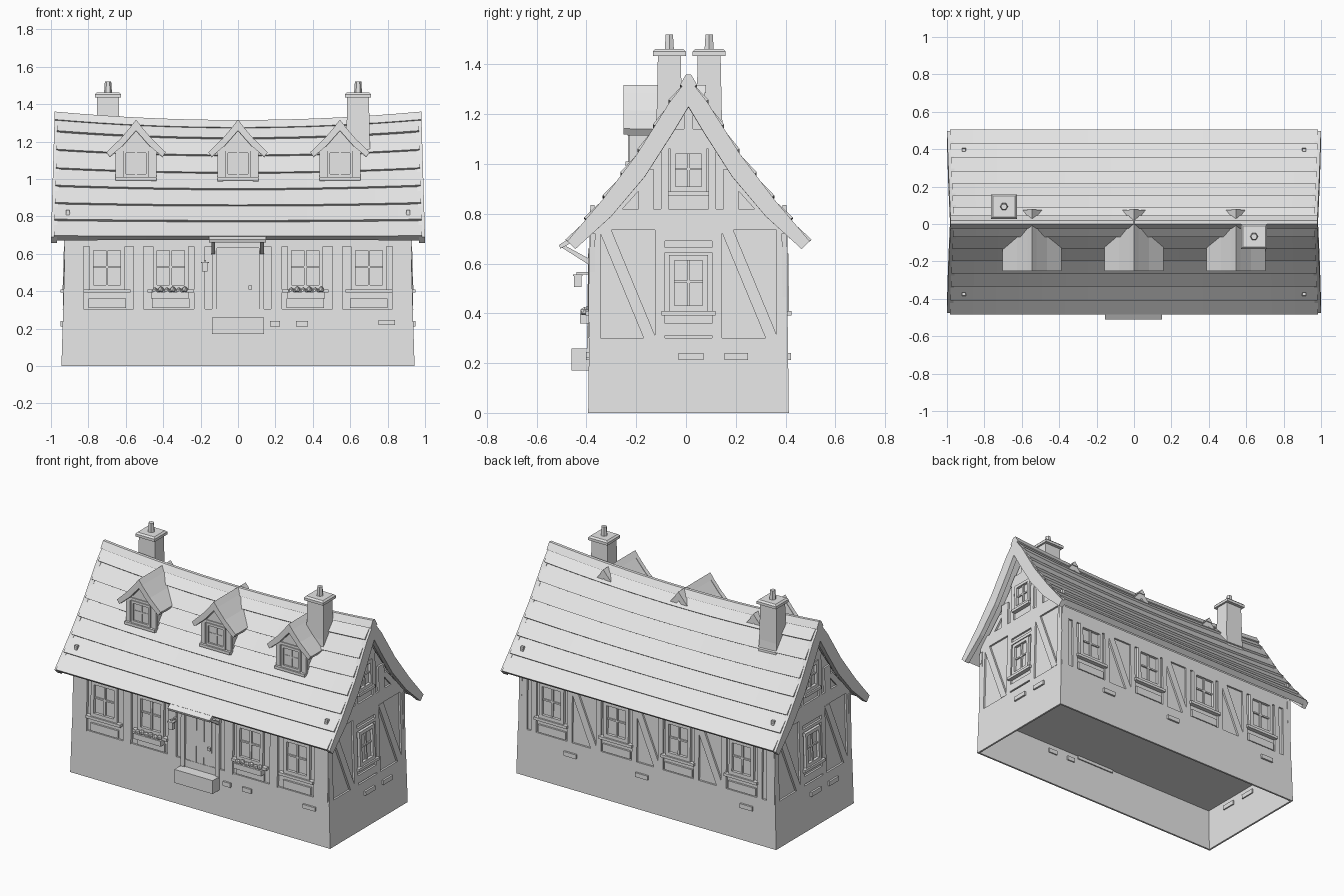
import bpy, bmesh, math
from mathutils import Vector

cube = bpy.data.objects.get("Cube")
if cube:
    bpy.data.objects.remove(cube)

grey = bpy.data.materials.new("plain_grey")
grey.use_nodes = True
grey.diffuse_color = (0.8, 0.8, 0.8, 1)
grey.node_tree.nodes["Principled BSDF"].inputs["Base Color"].default_value = (0.8, 0.8, 0.8, 1)

CY = 0.01  # depth position of the ridge


def loft(name, *solids):
    """Each solid is a list of rings; rings are bridged and the ends capped."""
    bm = bmesh.new()
    for rings in solids:
        vs = [[bm.verts.new(p) for p in r] for r in rings]
        n = len(vs[0])
        for a, b in zip(vs, vs[1:]):
            for i in range(n):
                j = (i + 1) % n
                bm.faces.new((a[i], a[j], b[j], b[i]))
        bm.faces.new(vs[0])
        bm.faces.new(vs[-1])
    bmesh.ops.recalc_face_normals(bm, faces=bm.faces)
    me = bpy.data.meshes.new(name)
    bm.to_mesh(me)
    bm.free()
    me.materials.append(grey)
    ob = bpy.data.objects.new(name, me)
    bpy.context.collection.objects.link(ob)
    return ob


# Wall planes: u runs along the wall, d points outward; the walls lean in
def half_x(z): return 0.944 - 0.03 * z
def half_y(z): return 0.403 - 0.012 * z
def front(u, z, d): return (u, CY - half_y(z) - d, z)
def back(u, z, d): return (u, CY + half_y(z) + d, z)
def right(u, z, d): return (half_x(z) + d, u, z)
def left(u, z, d): return (-half_x(z) - d, 2 * CY - u, z)


def plate(wall, pts, d0, d1):
    return [[wall(u, z, d) for u, z in pts] for d in (d0, d1)]


def rect(wall, u0, u1, z0, z1, d1=0.0, d0=-0.02):
    return plate(wall, [(u0, z0), (u1, z0), (u1, z1), (u0, z1)], d0, d1)


def beam(wall, a, b, w, d1=0.0):
    """Leaning beam of horizontal width w."""
    return plate(wall, [(a[0] - w, a[1]), (a[0] + w, a[1]),
                        (b[0] + w, b[1]), (b[0] - w, b[1])], -0.02, d1)


def box(x0, x1, y0, y1, z0, z1):
    return [[(x0, y0, z), (x1, y0, z), (x1, y1, z), (x0, y1, z)] for z in (z0, z1)]


def window(name, wall, c, w, z0, z1, t=0.022, sill=0.03):
    """Frame, cross bars and sill around a recessed pane."""
    m = (z0 + z1) / 2
    loft(name,
         rect(wall, c - w, c - w + t, z0, z1, 0.006), rect(wall, c + w - t, c + w, z0, z1, 0.006),
         rect(wall, c - w + t, c + w - t, z0, z0 + t, 0.006),
         rect(wall, c - w + t, c + w - t, z1 - t, z1, 0.006),
         rect(wall, c - 0.006, c + 0.006, z0 + t, z1 - t, -0.002),
         rect(wall, c - w + t, c + w - t, m, m + 0.01, -0.003),
         rect(wall, c - w - sill, c + w + sill, z0 - 0.018, z0, 0.016))


# Plinth: open shell below the walls
shell = []
for wall, half, c in ((front, half_x, 0), (back, half_x, 0), (right, half_y, CY), (left, half_y, CY)):
    shell.append(plate(wall, [(c - half(0), 0), (c + half(0), 0),
                              (c + half(0.29), 0.29), (c - half(0.29), 0.29)], -0.012, 0))
loft("plinth", *shell)

# Wall infill body with gables
outline = [(-1, 0.27), (-1, 0.72), (0, 1.27), (1, 0.72), (1, 0.27)]
loft("wall_body", [[(s * (half_x(z) - 0.012), CY + k * (half_y(z) - 0.012), z)
                    for k, z in outline] for s in (-1, 1)])

# Plinth stones
stones = [rect(front, a, b, 0.212, 0.24, 0.012) for a, b in ((0.17, 0.225), (0.31, 0.375))]
stones.append(rect(front, 0.75, 0.84, 0.22, 0.245, 0.012))
stones += [rect(back, c - 0.045, c + 0.045, 0.212, 0.24, 0.012) for c in (0.55, 0.03, -0.73)]
for wall in (right, left):
    stones += [rect(wall, a, b, 0.212, 0.24, 0.012) for a, b in ((-0.03, 0.07), (0.155, 0.25))]
loft("plinth_stones", *stones)

# Front timber, windows and panels
timber = [rect(front, -0.93, 0.93, 0.64, 0.72), rect(front, -0.93, 0.93, 0.27, 0.305)]
for s in (-1, 1):
    for c, w in ((0.9, 0.027), (0.855, 0.03), (0.532, 0.028), (0.206, 0.03)):
        timber.append(rect(front, s * c - w, s * c + w, 0.3, 0.66, 0.004))
    for c in (0.7, 0.36):
        timber.append(rect(front, s * c - 0.1, s * c + 0.1, 0.31, 0.36))
        window("front_window", front, s * c, 0.095, 0.41, 0.64)
loft("front_timber", *timber)

# Back timber with leaning braces
timber = [rect(back, -0.93, 0.93, 0.64, 0.72), rect(back, -0.93, 0.93, 0.27, 0.305)]
timber += [rect(back, s * 0.9 - 0.03, s * 0.9 + 0.03, 0.3, 0.66) for s in (-1, 1)]
for c in (0.69, 0.22, -0.23, -0.69):
    window("back_window", back, c, 0.09, 0.41, 0.64)
    timber.append(rect(back, c - 0.1, c + 0.1, 0.31, 0.36))
    timber += [rect(back, c + k - 0.018, c + k + 0.018, 0.3, 0.66) for k in (-0.13, 0.13)]
for c in (0.455, -0.005, -0.46):
    timber.append(beam(back, (c - 0.075, 0.3), (c + 0.075, 0.65), 0.025))
loft("back_timber", *timber)

# Gable timber and windows
for wall in (right, left):
    t = [rect(wall, -0.385, 0.405, 0.735, 0.82), rect(wall, -0.385, 0.405, 0.27, 0.3),
         rect(wall, -0.085, 0.105, 0.31, 0.36), rect(wall, -0.085, 0.105, 0.645, 0.665),
         rect(wall, -0.085, 0.105, 0.69, 0.735), rect(wall, -0.08, 0.1, 1.06, 1.08),
         rect(wall, -0.17, 0.19, 1.08, 1.13)]
    t[-1] = plate(wall, [(-0.11, 1.08), (0.13, 1.08), (0.09, 1.14), (-0.07, 1.14)], -0.02, 0)
    t.append(rect(wall, -0.008, 0.028, 1.14, 1.24))
    for u in (-0.365, 0.385):
        t.append(rect(wall, u - 0.022, u + 0.022, 0.29, 0.74))
    for u in (-0.105, 0.125):
        t.append(rect(wall, u - 0.02, u + 0.02, 0.29, 0.74))
    for s in (-1, 1):
        t.append(rect(wall, CY + s * 0.17 - 0.03, CY + s * 0.17 + 0.03, 0.82, 0.98))
        t.append(rect(wall, CY + s * 0.095 - 0.015, CY + s * 0.095 + 0.015, 0.82, 1.08))
        t.append(beam(wall, (CY + s * 0.29, 0.82), (CY + s * 0.2, 0.92), 0.025))
    for c in (-0.235, 0.255):
        t.append(beam(wall, (c + 0.09, 0.3), (c - 0.09, 0.735), 0.025, 0.002))
    loft("gable_timber", *t)
    window("gable_window", wall, CY, 0.078, 0.41, 0.635)
    window("gable_upper_window", wall, CY, 0.072, 0.89, 1.06, 0.02, 0.01)

# Door, step, eave canopy, lantern and flower boxes
loft("door", rect(front, -0.115, 0.115, 0.25, 0.64, -0.006),
     *[rect(front, k * 0.055 - 0.022, k * 0.055 + 0.022, 0.26, 0.63, -0.002) for k in (-1, 0, 1)],
     rect(front, 0.055, 0.075, 0.41, 0.43, 0.012))
loft("door_frame", rect(front, -0.14, -0.112, 0.25, 0.66, 0.008),
     rect(front, 0.112, 0.14, 0.25, 0.66, 0.008), rect(front, -0.14, 0.14, 0.63, 0.66, 0.008))
loft("door_step", box(-0.14, 0.138, -0.46, -0.38, 0.17, 0.258))
slab = [(-0.51, 0.675), (-0.505, 0.66), (-0.39, 0.72), (-0.39, 0.75)]
loft("door_canopy", [[(x, y, z) for y, z in slab] for x in (-0.155, 0.15)])
brace = [(-0.5, 0.68), (-0.5, 0.665), (-0.39, 0.595), (-0.39, 0.62)]
loft("canopy_brackets", *[[[(x + k, y, z) for y, z in brace] for k in (-0.01, 0.01)]
                          for x in (-0.132, 0.128)])
loft("lantern", box(-0.192, -0.162, -0.45, -0.42, 0.505, 0.55),
     box(-0.198, -0.156, -0.455, -0.415, 0.55, 0.557), box(-0.182, -0.172, -0.44, -0.385, 0.557, 0.567))
for s in (-1, 1):
    loft("flower_box", box(s * 0.365 - 0.1, s * 0.365 + 0.1, -0.425, -0.385, 0.36, 0.395))
    for i in range(6):
        bpy.ops.mesh.primitive_ico_sphere_add(subdivisions=1, radius=0.018, location=(
            s * 0.365 - 0.08 + i * 0.032, -0.408, 0.402 + 0.006 * (i % 2)))
        bpy.context.object.name = "flower"
        bpy.context.object.data.materials.append(grey)

# Roof profile: distance from the ridge, height
outer = [Vector(p) for p in ((0, 1.345), (0.075, 1.25), (0.207, 1.04), (0.347, 0.855), (0.487, 0.69))]
inner = [Vector(p) for p in ((0, 1.23), (0.06, 1.13), (0.175, 0.95), (0.31, 0.79), (0.455, 0.658))]
lengths = [(b - a).length for a, b in zip(outer, outer[1:])]


def along(t):
    """Point and outward normal at fraction t down the slope."""
    d = t * sum(lengths)
    for i, l in enumerate(lengths):
        if d <= l or i == len(lengths) - 1:
            run = (outer[i + 1] - outer[i]) / l
            return outer[i] + run * d, Vector((-run.y, run.x))
        d -= l


def roof_point(k, s, off, z):
    """k = -1..1 along the ridge; the roof sags and narrows toward the top."""
    h = (z - 0.68) / 0.68
    return (k * (1 - 0.02 * h), CY + s * off, z - 0.045 * (1 - k * k) * h)


ks = [-1 + i / 8 for i in range(17)]
COURSES = 7
courses = []
for s in (-1, 1):
    for i in range(COURSES):
        (a, n), (b, m) = along(i / COURSES), along((i + 1) / COURSES)
        sec = [a - n * 0.004, b + m * 0.01, b - m * 0.028, a - n * 0.03]
        sec[0].x, sec[3].x = max(sec[0].x, 0), max(sec[3].x, 0)
        courses.append([[roof_point(k * 0.985, s, p.x, p.y) for p in sec] for k in ks])
loft("roof_courses", *courses)

# Barge boards, ridge cap and pegs
boards = []
for s in (-1, 1):
    for e in (-1, 1):
        boards.append([[roof_point(e * k, s, p.x, p.y) for k, p in
                        ((0.968, a), (1, a), (1, b), (0.968, b))] for a, b in zip(outer, inner)])
loft("barge_boards", *boards)
cap = [(-0.035, 1.318), (-0.01, 1.36), (0.01, 1.36), (0.035, 1.318), (0, 1.3)]
loft("ridge_cap", [[roof_point(k, 1, o, z) for o, z in cap] for k in ks])
loft("roof_pegs", *[box(x - 0.01, x + 0.01, CY + s * 0.385 - 0.008, CY + s * 0.385 + 0.008, 0.79, 0.835)
                    for x in (-0.91, 0.91) for s in (-1, 1)])

# Dormers, whose ridges run through the back slope
slope = [(0, 1.31), (0.08, 1.215), (0.157, 1.14), (0.14, 1.115), (0.07, 1.175), (0, 1.255)]
for cx in (-0.545, 0, 0.545):
    def face(u, z, d, cx=cx):
        return (cx + u, -0.228 - d, z)
    pent = [(-0.105, 0.985), (0.105, 0.985), (0.105, 1.16), (0, 1.28), (-0.105, 1.16)]
    loft("dormer_body", plate(face, pent, -0.23, -0.006))
    loft("dormer_posts", rect(face, -0.11, -0.08, 0.985, 1.15), rect(face, 0.08, 0.11, 0.985, 1.15),
         rect(face, -0.11, 0.11, 1.15, 1.17))
    window("dormer_window", face, 0, 0.07, 1.01, 1.155, 0.016, 0.04)
    loft("dormer_roof", *[[[(cx + s * u, y, z) for u, z in slope] for y in (-0.235, 0.075)]
                          for s in (-1, 1)])
    loft("dormer_trim", *[[[(cx + s * u * 1.01, y, z + 0.003) for u, z in slope] for y in (-0.252, -0.225)]
                          for s in (-1, 1)])
    ridge = [(-0.025, 1.285), (0, 1.317), (0.025, 1.285)]
    loft("dormer_ridge", [[(cx + u, y, z) for u, z in ridge] for y in (-0.252, 0.08)])

# Chimneys: tapered shaft, cap and six-sided pot
for cx, cy in ((-0.695, 0.093), (0.642, -0.067)):
    def square(r, z, dy=0.0):
        return [(cx + a * r, cy + b * (r - dy), z) for a, b in ((-1, -1), (1, -1), (1, 1), (-1, 1))]
    loft("chimney_shaft", [square(0.066, 1.0), square(0.063, 1.2, 0.012), square(0.058, 1.435, 0.012)])
    loft("chimney_cap", [square(0.07, 1.435, 0.004), square(0.07, 1.452, 0.004), square(0.06, 1.462, 0.004)])
    loft("chimney_pot", [[(cx + r * math.cos(i * math.pi / 3), cy + r * math.sin(i * math.pi / 3), z)
                          for i in range(6)] for r, z in ((0.022, 1.45), (0.017, 1.52))])
